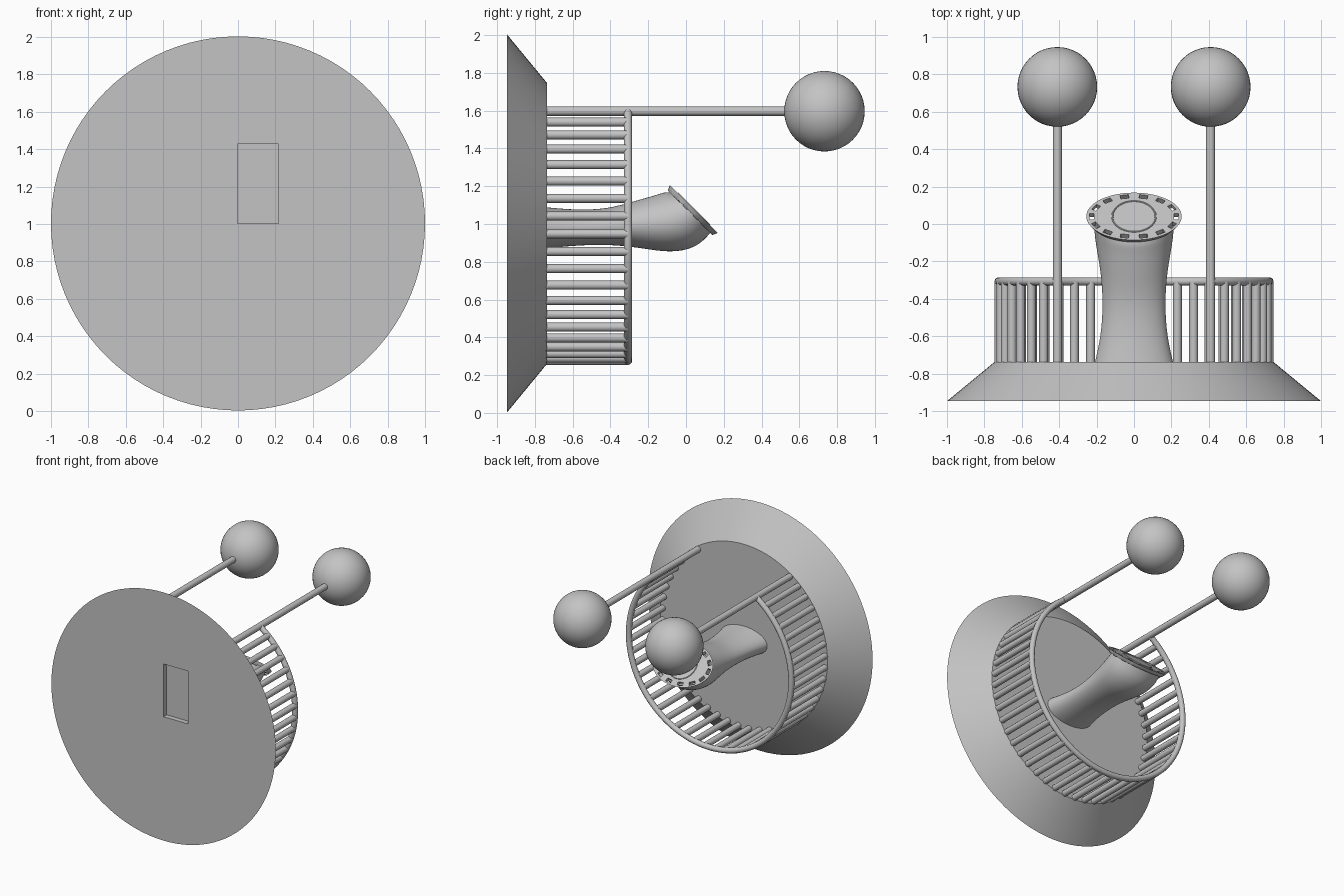
import bpy, math
from math import sin, cos, radians, pi
from mathutils import Matrix, Vector

cube = bpy.data.objects.get("Cube")
if cube:
    bpy.data.objects.remove(cube, do_unlink=True)

grey = bpy.data.materials.new("plain grey")
grey.use_nodes = True
grey.diffuse_color = (0.55, 0.55, 0.55, 1)
grey.node_tree.nodes["Principled BSDF"].inputs["Base Color"].default_value = (0.55, 0.55, 0.55, 1)

FACE_BACK = Matrix.Rotation(radians(-90), 4, 'X')
TILT = Matrix.Rotation(radians(-45), 4, 'X')


def select(obj):
    bpy.ops.object.select_all(action='DESELECT')
    obj.select_set(True)
    bpy.context.view_layer.objects.active = obj


def finish(obj, name):
    obj.name = name
    obj.data.materials.clear()
    obj.data.materials.append(grey)
    select(obj)
    bpy.ops.object.shade_smooth_by_angle(angle=radians(35))
    return obj


def mesh_object(name, verts, faces):
    mesh = bpy.data.meshes.new(name)
    mesh.from_pydata(verts, [], faces)
    obj = bpy.data.objects.new(name, mesh)
    bpy.context.collection.objects.link(obj)
    return obj


def apply_modifiers(obj):
    select(obj)
    for mod in list(obj.modifiers):
        bpy.ops.object.modifier_apply(modifier=mod.name)


def carve(obj, cutter):
    cutter.hide_render = True
    mod = obj.modifiers.new("cut", 'BOOLEAN')
    mod.operation = 'DIFFERENCE'
    mod.solver = 'EXACT'
    mod.object = cutter
    apply_modifiers(obj)
    bpy.data.objects.remove(cutter, do_unlink=True)


def boxes(name, size, matrices):
    # one mesh holding a box at every matrix
    verts, faces = [], []
    for m in matrices:
        n = len(verts)
        for x in (-.5, .5):
            for y in (-.5, .5):
                for z in (-.5, .5):
                    verts.append(m @ Vector((x * size[0], y * size[1], z * size[2])))
        for f in ((0, 1, 3, 2), (4, 6, 7, 5), (0, 4, 5, 1), (2, 3, 7, 6), (0, 2, 6, 4), (1, 5, 7, 3)):
            faces.append([n + i for i in f])
    return mesh_object(name, verts, faces)


def tube(name, points, radius):
    curve = bpy.data.curves.new(name, 'CURVE')
    curve.dimensions = '3D'
    curve.bevel_depth = radius
    curve.bevel_resolution = 4
    curve.use_fill_caps = True
    spline = curve.splines.new('POLY')
    spline.points.add(len(points) - 1)
    for p, co in zip(spline.points, points):
        p.co = (*co, 1)
    obj = bpy.data.objects.new(name, curve)
    bpy.context.collection.objects.link(obj)
    select(obj)
    bpy.ops.object.convert(target='MESH')
    return finish(bpy.context.object, name)


# Flared base with a shallow pocket in its front
bpy.ops.mesh.primitive_cone_add(vertices=96, radius1=1, radius2=0.745, depth=0.21)
base = bpy.context.object
base.matrix_world = Matrix.Translation((0, -0.842, 1.003)) @ FACE_BACK
pocket = boxes("pocket_cutter", (0.217, 0.08, 0.425), [Matrix.Translation((0.107, -0.947, 1.214))])
carve(base, pocket)
finish(base, "flared_base")

# Open hoop, railing bars and the two long posts at its ends
HOOP, START, STEPS = 0.724, radians(55.6), 39
SWEEP = 2 * pi - (pi - 2 * START)


def on_hoop(t, y):
    a = START - SWEEP * t
    return (HOOP * cos(a), y, 1 + HOOP * sin(a))


tube("open_hoop", [on_hoop(i / 117, -0.307) for i in range(118)], 0.022)
for i in range(STEPS + 1):
    t = i / STEPS
    end = i in (0, STEPS)
    tube("long_post" if end else "railing_bar",
         [on_hoop(t, -0.75), on_hoop(t, 0.6 if end else -0.307)], 0.025 if end else 0.024)

# Balls on the long posts
for side, name in ((1, "left_ball"), (-1, "right_ball")):
    bpy.ops.mesh.primitive_uv_sphere_add(segments=48, ring_count=24, radius=0.213,
                                         location=(side * 0.41, 0.733, 1.597))
    finish(bpy.context.object, name)

# Curved neck lofted through ellipses: y, z, tilt, half width, half height
sections = [(-0.75, 0.98, 0, 0.212, 0.11), (-0.6, 0.98, 0, 0.176, 0.095),
            (-0.42, 0.985, 0, 0.165, 0.092), (-0.25, 1.0, 4, 0.178, 0.126),
            (-0.12, 1.0, 12, 0.203, 0.158), (-0.03, 1.02, 30, 0.214, 0.172),
            (0.022, 1.06, 45, 0.212, 0.152)]
SIDES = 40
verts, faces = [], []
for y, z, tilt, rx, rz in sections:
    t = radians(tilt)
    for k in range(SIDES):
        a = 2 * pi * k / SIDES
        h = rz * sin(a)
        verts.append((rx * cos(a), y - h * sin(t), z + h * cos(t)))
for s in range(len(sections) - 1):
    for k in range(SIDES):
        n = (k + 1) % SIDES
        a, b = s * SIDES, (s + 1) * SIDES
        faces.append((a + k, a + n, b + n, b + k))
neck = mesh_object("curved_neck", verts, faces)
sub = neck.modifiers.new("smooth", 'SUBSURF')
sub.levels = 2
apply_modifiers(neck)
finish(neck, "curved_neck")

# Tilted oval plate with a row of slots round its rim
PLATE = Matrix.Translation((0, 0.031, 1.069)) @ TILT
bpy.ops.mesh.primitive_cone_add(vertices=64, radius1=0.93, radius2=1, depth=0.028)
plate = bpy.context.object
plate.matrix_world = PLATE @ Matrix.Diagonal((0.255, 0.179, 1, 1))
slots = []
for i in range(14):
    a = 2 * pi * i / 14
    x, y = 0.226 * cos(a), 0.152 * sin(a)
    turn = math.atan2(0.152 * cos(a), -0.226 * sin(a))
    slots.append(PLATE @ Matrix.Translation((x, y, 0)) @ Matrix.Rotation(turn, 4, 'Z'))
carve(plate, boxes("slot_cutter", (0.045, 0.026, 0.1), slots))
finish(plate, "slotted_plate")

# Thin raised ring in the middle of the plate
bpy.ops.mesh.primitive_torus_add(major_radius=0.116, minor_radius=0.005,
                                 major_segments=64, minor_segments=8)
ring = bpy.context.object
ring.matrix_world = PLATE @ Matrix.Translation((0, 0, 0.014))
finish(ring, "plate_ring")
